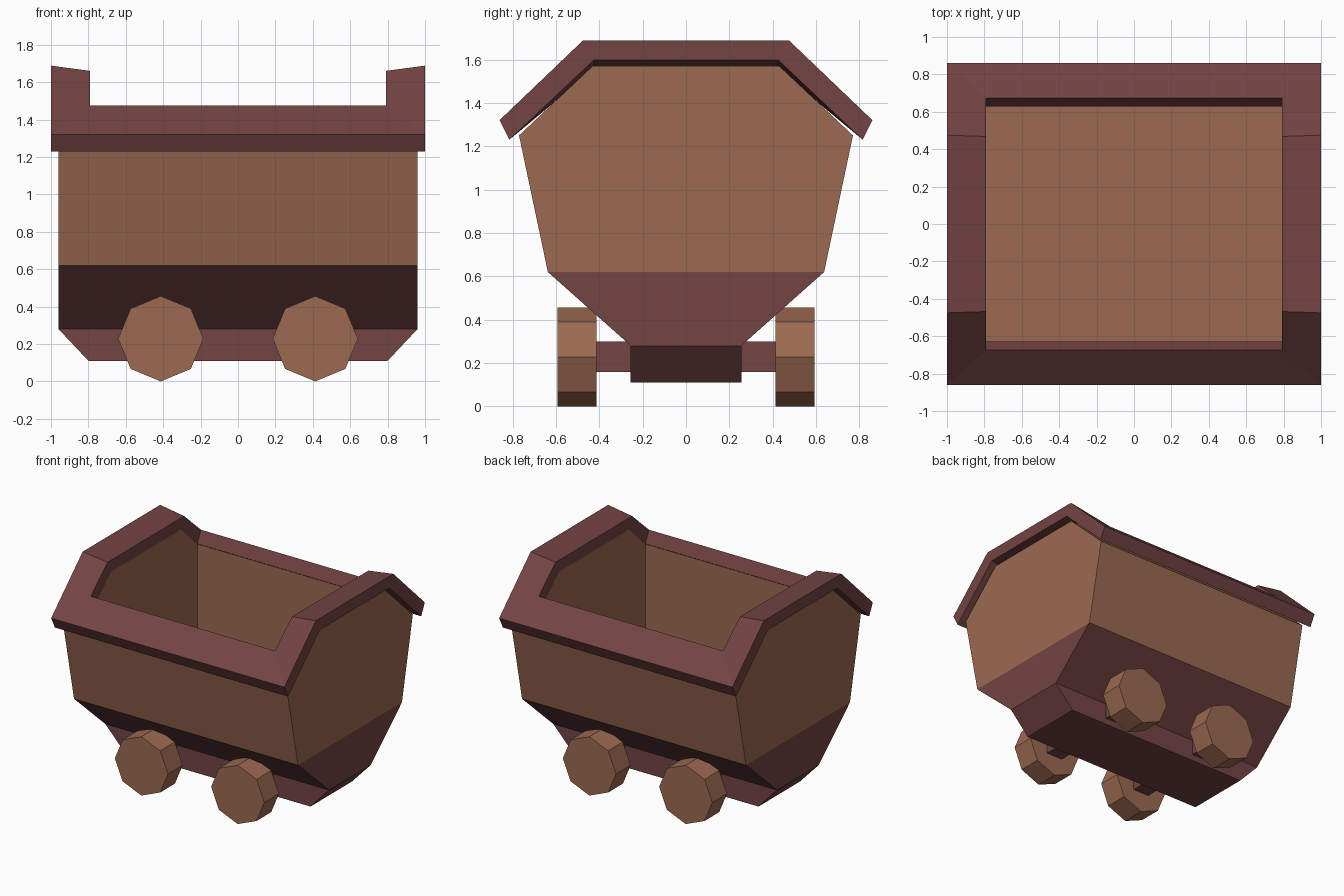
import bpy
import bmesh
from math import cos, sin, pi

if "Cube" in bpy.data.objects:
    bpy.data.objects.remove(bpy.data.objects["Cube"], do_unlink=True)


def material(name, rgb):
    mat = bpy.data.materials.new(name)
    mat.use_nodes = True
    mat.diffuse_color = (*rgb, 1)
    mat.node_tree.nodes["Principled BSDF"].inputs["Base Color"].default_value = (*rgb, 1)
    return mat


wood = material("brown wood", (0.335, 0.143, 0.083))
trim = material("dark red wood", (0.172, 0.056, 0.056))


def loft(name, rings, mats, closed=False):
    """Join matching rings of points; cap the ends unless the rings form a loop."""
    bm = bmesh.new()
    loops = [[bm.verts.new(p) for p in ring] for ring in rings]
    pairs = list(zip(loops, loops[1:]))
    if closed:
        pairs.append((loops[-1], loops[0]))
    else:
        bm.faces.new(loops[0])
        bm.faces.new(loops[-1])
    for a, b in pairs:
        for i in range(len(a)):
            j = (i + 1) % len(a)
            bm.faces.new((a[i], a[j], b[j], b[i]))
    bmesh.ops.recalc_face_normals(bm, faces=bm.faces)
    mesh = bpy.data.meshes.new(name)
    bm.to_mesh(mesh)
    bm.free()
    for mat in mats:
        mesh.materials.append(mat)
    obj = bpy.data.objects.new(name, mesh)
    bpy.context.collection.objects.link(obj)
    return obj


def rect(x, y, z, cx=0):
    return [(cx + sx * x, sy * y, z) for sx, sy in ((-1, -1), (1, -1), (1, 1), (-1, 1))]


# Cart body: mirrored cross-section along x, with an open box inside
half = [(0.255, 0.28), (0.637, 0.62), (0.77, 1.25), (0.43, 1.57)]
section = half + [(-y, z) for y, z in reversed(half)]
body = loft("cart_body", [[(x, y, z) for y, z in section] for x in (-0.96, 0.96)],
            [wood, trim])
cutter = loft("hollow_cutter", [rect(0.79, 0.63, z) for z in (0.66, 2)], [wood])
cutter.hide_render = True
hollow = body.modifiers.new("hollow", 'BOOLEAN')
hollow.operation = 'DIFFERENCE'
hollow.solver = 'EXACT'
hollow.object = cutter
bpy.context.view_layer.objects.active = body
bpy.ops.object.modifier_apply(modifier=hollow.name)
bpy.data.objects.remove(cutter, do_unlink=True)

# Outer faces of the lower hull are red
for face in body.data.polygons:
    face.material_index = 1 if face.center.z < 0.6 else 0
# The end walls are split at the colour change
bm = bmesh.new()
bm.from_mesh(body.data)
bmesh.ops.bisect_plane(bm, geom=bm.verts[:] + bm.edges[:] + bm.faces[:],
                       plane_co=(0, 0, 0.62), plane_no=(0, 0, 1), dist=0.001)
for face in bm.faces:
    face.material_index = 1 if face.calc_center_median().z < 0.6 else 0
bm.to_mesh(body.data)
bm.free()


# Rim: a bent frame that follows the top edge of the body
def rim_ring(x, low, high):
    quarter = [(x, *low), (x, *high)]
    right = quarter + [(x, -y, z) for x, y, z in reversed(quarter)]
    return right + [(-x, y, z) for x, y, z in reversed(right)]


loft("rim", [rim_ring(1.0, (0.86, 1.32), (0.475, 1.688)),
             rim_ring(0.79, (0.675, 1.475), (0.468, 1.66)),
             rim_ring(0.79, (0.628, 1.385), (0.425, 1.57)),
             rim_ring(1.0, (0.815, 1.23), (0.425, 1.597))], [trim], closed=True)

# Keel beam with slanted ends
loft("base_beam", [rect(0.80, 0.255, 0.11), rect(0.96, 0.255, 0.28)], [trim])

# Axles and eight-sided wheels
RADIUS = 0.228
for end, cx in (("right", -0.413), ("left", 0.413)):
    loft(end + "_axle", [rect(0.07, 0.43, z, cx) for z in (0.16, 0.30)], [trim])
    for side, sy in (("front", -1), ("back", 1)):
        loft(f"{side}_{end}_wheel",
             [[(cx + RADIUS * sin(i * pi / 4), sy * y, RADIUS + RADIUS * cos(i * pi / 4))
               for i in range(8)] for y in (0.413, 0.593)], [wood])
